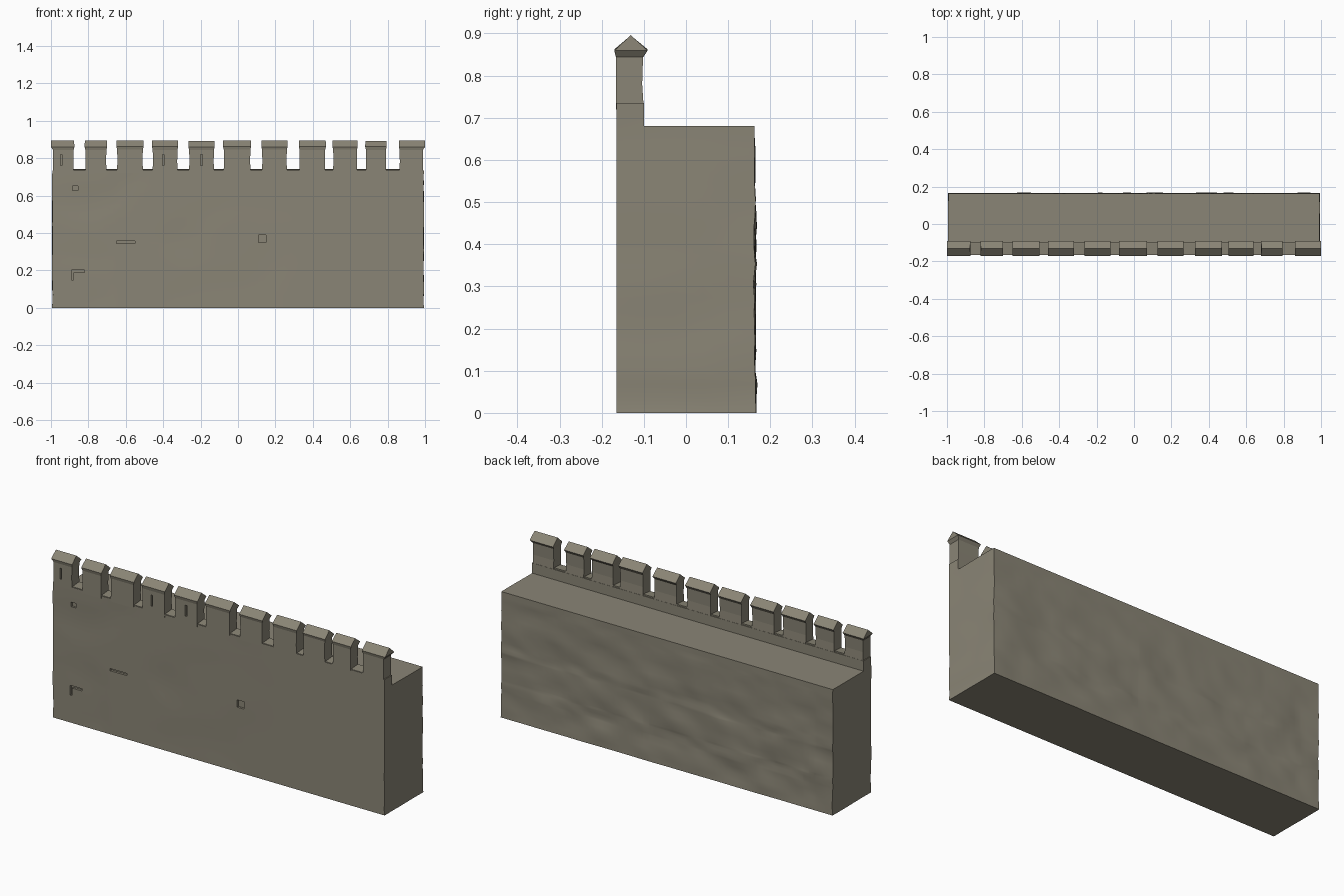
import bpy, bmesh, math, random
from mathutils import Vector, noise

random.seed(4)
cube = bpy.data.objects.get("Cube")
if cube:
    bpy.data.objects.remove(cube, do_unlink=True)

stone = bpy.data.materials.new("weathered stone")
stone.use_nodes = True
colour = (0.255, 0.235, 0.18, 1)
stone.diffuse_color = colour
bsdf = stone.node_tree.nodes["Principled BSDF"]
bsdf.inputs["Base Color"].default_value = colour
bsdf.inputs["Roughness"].default_value = 0.9


def make_object(name, bm, smooth=None):
    bmesh.ops.recalc_face_normals(bm, faces=bm.faces)
    mesh = bpy.data.meshes.new(name)
    bm.to_mesh(mesh)
    bm.free()
    mesh.materials.append(stone)
    obj = bpy.data.objects.new(name, mesh)
    bpy.context.collection.objects.link(obj)
    if smooth:
        bpy.ops.object.select_all(action='DESELECT')
        obj.select_set(True)
        bpy.context.view_layer.objects.active = obj
        bpy.ops.object.shade_smooth_by_angle(angle=math.radians(smooth))


def box(bm, lo, hi):
    lo, hi = Vector(lo), Vector(hi)
    for v in bmesh.ops.create_cube(bm, size=1)["verts"]:
        v.co = (lo + hi) / 2 + v.co * (hi - lo)


def slice_at(bm, axis, cuts):
    for c in cuts:
        point, normal = Vector(), Vector()
        point[axis], normal[axis] = c, 1
        bmesh.ops.bisect_plane(bm, geom=bm.verts[:] + bm.edges[:] + bm.faces[:],
                               dist=1e-5, plane_co=point, plane_no=normal)


def push(bm, faces, offset):
    """Extrude a patch of faces by an offset, leaving no faces inside."""
    raised = bmesh.ops.extrude_face_region(bm, geom=faces)["geom"]
    bmesh.ops.translate(bm, vec=offset,
                        verts=[g for g in raised if isinstance(g, bmesh.types.BMVert)])
    bmesh.ops.delete(bm, geom=[f for f in faces if f.is_valid], context='FACES')


def sink_pits(bm, pits):
    """Sink shallow pits (x, z, width, height) into the front faces."""
    for x, z, w, h in pits:
        slice_at(bm, 0, (x - w / 2, x + w / 2))
        slice_at(bm, 2, (z - h / 2, z + h / 2))
    patch = []
    for f in bm.faces:
        c = f.calc_center_median()
        if c.y < -0.16 and any(abs(c.x - x) < w / 2 and abs(c.z - z) < h / 2
                               for x, z, w, h in pits):
            patch.append(f)
    push(bm, patch, (0, 0.012, 0))


# Wall body with the parapet raised along the front edge
TOP, PARAPET, INNER = 0.68, 0.735, -0.1
bm = bmesh.new()
box(bm, (-0.99, -0.165, 0), (0.99, 0.165, TOP))
slice_at(bm, 0, [-0.99 + 1.98 * i / 56 for i in range(1, 56)])
slice_at(bm, 1, [INNER, -0.03, 0.04, 0.1])
slice_at(bm, 2, [TOP * i / 20 for i in range(1, 20)])
strip = []
for f in bm.faces:
    c = f.calc_center_median()
    if c.z > TOP - 0.001 and c.y < INNER:
        strip.append(f)
push(bm, strip, (0, 0, PARAPET - TOP))
sink_pits(bm, [(0.13, 0.37, 0.04, 0.04), (-0.6, 0.35, 0.1, 0.012),
               (-0.855, 0.195, 0.07, 0.012), (-0.885, 0.17, 0.012, 0.045),
               (-0.87, 0.64, 0.03, 0.025)])

# Weathering: a rough back, soft dents at the front left, slightly waisted ends
for v in bm.verts:
    x, y, z = v.co
    if y > 0.16:
        rough = noise.noise((x * 5, 1, z * 9)) + 0.5 * noise.noise((x * 11, 4, z * 24))
        fade = min(1, (TOP - z) / 0.12, 0.3 + z / 0.1)
        v.co.y += 0.007 * rough * fade + 0.004 * max(0, 1 - z / 0.1) - 0.003
    elif y < -0.16 and 0.02 < z < 0.7:
        v.co.y += 0.008 * max(0, noise.noise((x * 3, 7, z * 4))) * max(0, min(1, 0.4 - x))
    if abs(x) > 0.98:
        waist = 0.007 * max(0, 1 - z / 0.08) - 0.003 + 0.003 * noise.noise((x, y * 6, z * 7))
        v.co.x += math.copysign(waist, x)
make_object("wall", bm, 25)

# Merlons: a shaft, a flared lip and a ridged cap
spans = [(-1, -0.875), (-0.82, -0.70), (-0.65, -0.505), (-0.46, -0.32),
         (-0.265, -0.125), (-0.08, 0.07), (0.125, 0.265), (0.325, 0.47),
         (0.505, 0.64), (0.68, 0.795), (0.86, 1)]
slits = {0: -0.945, 3: -0.4, 4: -0.195}
for i, (x0, x1) in enumerate(spans):
    bm = bmesh.new()
    rings = []
    # Each ring: height, inset from the cap ends, front and back depth
    for z, inset, front, back in [(0.72, 0.003, -0.166, -0.1), (0.78, 0.005, -0.166, -0.104),
                                  (0.845, 0.004, -0.166, -0.102), (0.862, 0, -0.17, -0.091),
                                  (0.895, 0.001, -0.131, -0.131)]:
        limit = 0.988 if z < 0.85 else 1
        a, b = max(x0 + inset, -limit), min(x1 - inset, limit)
        dz = random.uniform(-0.003, 0.001) if z > 0.8 else 0
        rings.append([bm.verts.new((x, y, z + dz))
                      for x, y in ((a, front), (b, front), (b, back), (a, back))])
    for low, high in zip(rings, rings[1:]):
        for k in range(4):
            n = (k + 1) % 4
            bm.faces.new((low[k], low[n], high[n], high[k]))
    bm.faces.new(rings[0])
    bmesh.ops.remove_doubles(bm, verts=bm.verts, dist=0.0005)
    if i in slits:
        sink_pits(bm, [(slits[i], 0.79, 0.01, 0.06)])
    make_object(f"merlon_{i + 1}", bm)

# Sloped sill stones at the foot of each gap
for i, ((_, left), (right, _)) in enumerate(zip(spans, spans[1:])):
    bm = bmesh.new()
    box(bm, (left - 0.015, -0.162, 0.715), (right + 0.015, -0.104, 0.742))
    for v in bm.verts:
        if v.co.z > 0.73 and v.co.y < -0.13:
            v.co.z -= 0.005
    make_object(f"sill_{i + 1}", bm)
